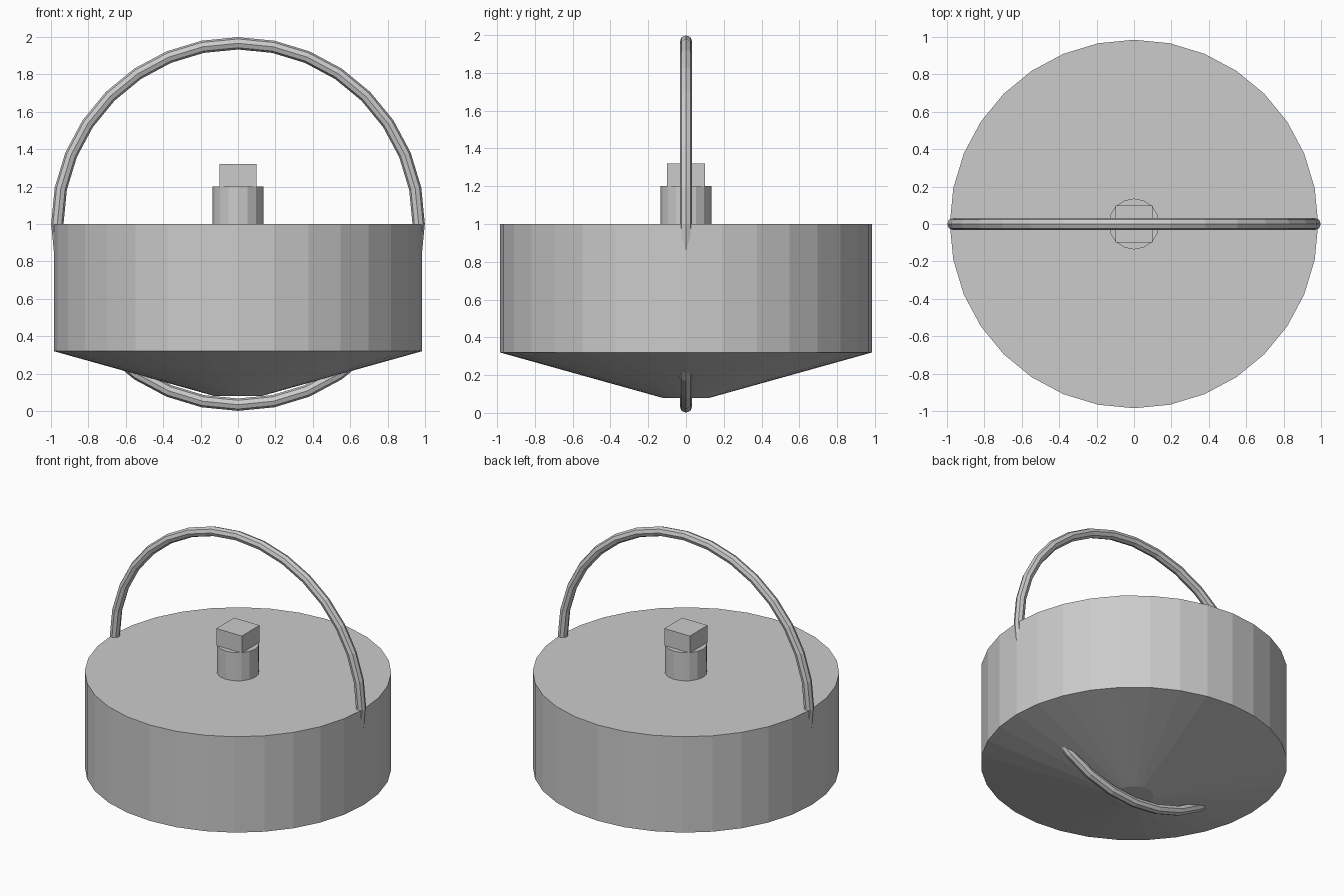
import bpy, bmesh
from math import cos, sin, pi

if "Cube" in bpy.data.objects:
    bpy.data.objects.remove(bpy.data.objects["Cube"])


def make_object(name, bm):
    bmesh.ops.recalc_face_normals(bm, faces=bm.faces)
    mesh = bpy.data.meshes.new(name)
    bm.to_mesh(mesh)
    bm.free()
    obj = bpy.data.objects.new(name, mesh)
    bpy.context.collection.objects.link(obj)
    return obj


def lathe(name, profile, sides):
    """Closed solid from (radius, z) rings, capped at both ends."""
    bm = bmesh.new()
    rings = [[bm.verts.new((r * cos(2 * pi * i / sides), r * sin(2 * pi * i / sides), z))
              for i in range(sides)] for r, z in profile]
    for a, b in zip(rings, rings[1:]):
        for i in range(sides):
            j = (i + 1) % sides
            bm.faces.new((a[i], a[j], b[j], b[i]))
    bm.faces.new(rings[0][::-1])
    bm.faces.new(rings[-1])
    return make_object(name, bm)


# Drum with a shallow conical underside
lathe("drum_body", [(0.125, 0.08), (0.985, 0.32), (0.985, 1.0)], 32)

# Short post on the lid
lathe("lid_post", [(0.136, 1.0), (0.136, 1.2)], 16)

# Square block on top of the post
bm = bmesh.new()
bmesh.ops.create_cube(bm, size=1)
bmesh.ops.scale(bm, vec=(0.2, 0.2, 0.12), verts=bm.verts)
bmesh.ops.translate(bm, vec=(0, 0, 1.26), verts=bm.verts)
make_object("lid_block", bm)

# Upright ring that passes through the drum and forms the handle
bpy.ops.mesh.primitive_torus_add(major_radius=0.966, minor_radius=0.033,
                                 major_segments=32, minor_segments=8,
                                 location=(0, 0, 1.0), rotation=(pi / 2, 0, 0))
bpy.context.object.name = "handle_ring"
